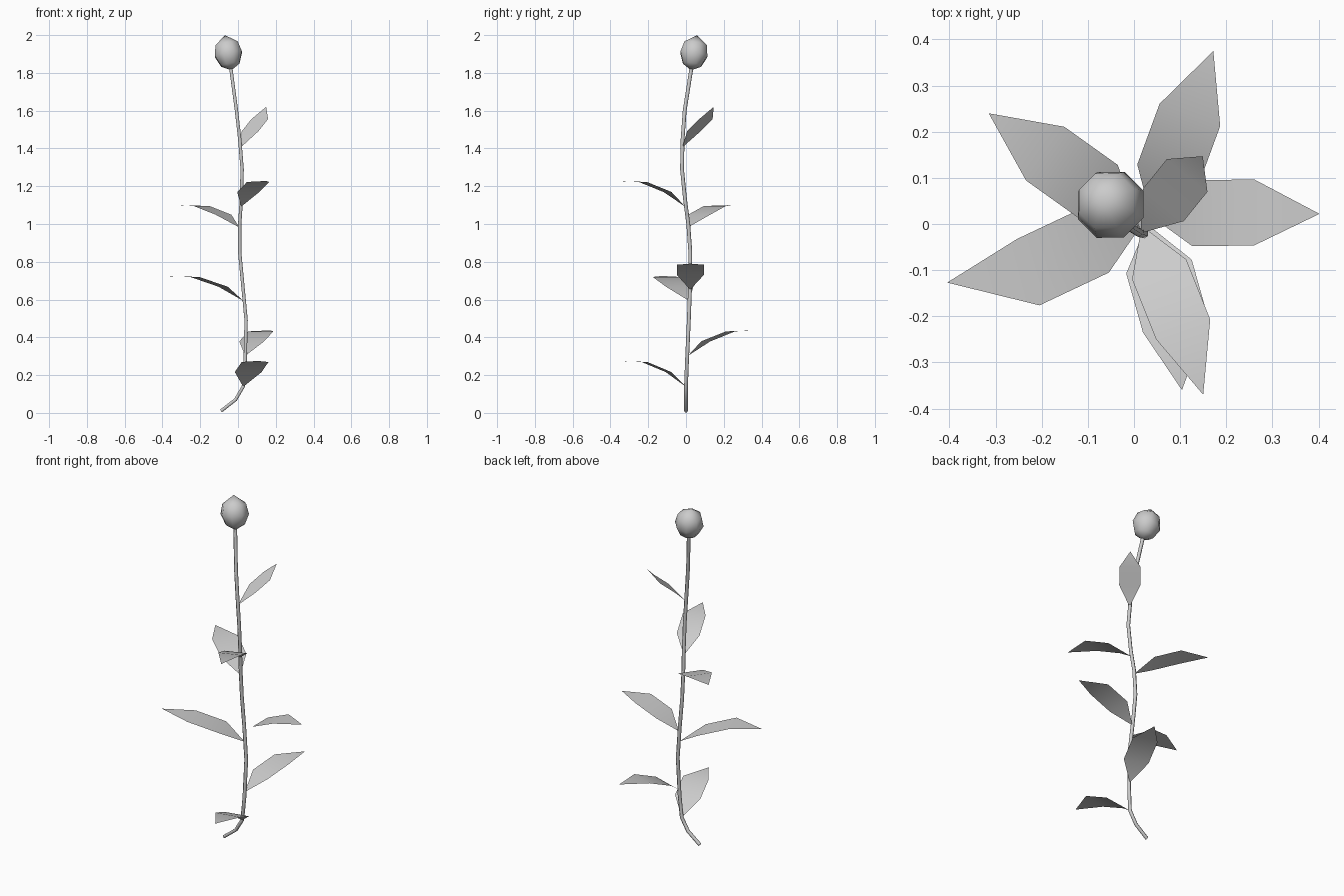
import bpy
import math
from mathutils import Vector

cube = bpy.data.objects.get("Cube")
if cube:
    bpy.data.objects.remove(cube, do_unlink=True)

# One plain grey for the whole plant
grey = bpy.data.materials.new("plain_grey")
grey.use_nodes = True
grey.diffuse_color = (0.6, 0.6, 0.6, 1)
grey.node_tree.nodes["Principled BSDF"].inputs["Base Color"].default_value = (0.6, 0.6, 0.6, 1)


def add_mesh(name, verts, faces):
    mesh = bpy.data.meshes.new(name)
    mesh.from_pydata(verts, [], faces)
    mesh.materials.append(grey)
    for poly in mesh.polygons:
        poly.use_smooth = True
    obj = bpy.data.objects.new(name, mesh)
    bpy.context.collection.objects.link(obj)
    return obj


# Stem: a thin tube along a gently winding path
stem_path = [
    (-0.09, 0, 0.01), (-0.013, 0, 0.07), (0.028, 0, 0.14), (0.038, 0.005, 0.27),
    (0.043, 0.015, 0.49), (0.025, 0.022, 0.68), (0.009, 0.023, 0.85),
    (0.009, 0.012, 1.0), (0.018, -0.005, 1.13), (0.022, -0.021, 1.29),
    (0.009, -0.018, 1.45), (-0.008, -0.007, 1.6), (-0.04, 0.031, 1.84),
]
curve = bpy.data.curves.new("stem", "CURVE")
curve.dimensions = "3D"
curve.bevel_depth = 0.01
curve.bevel_resolution = 1
curve.use_fill_caps = True
spline = curve.splines.new("POLY")
spline.points.add(len(stem_path) - 1)
for point, co in zip(spline.points, stem_path):
    point.co = (*co, 1)
spline.use_smooth = True
curve.materials.append(grey)
bpy.context.collection.objects.link(bpy.data.objects.new("stem", curve))


# Leaves: a pointed six-sided blade, arched upwards from base to tip
ARCH = ((0.26, 0.57), (0.62, 0.96))
STRAIGHT = ((0.37, 0.4), (0.75, 0.7))


def add_leaf(name, base, tip, width=0.14, bend=0.0, arch=ARCH):
    base, tip = Vector(base), Vector(tip)
    span = tip - base
    side = Vector((-span.y, span.x, 0)).normalized()
    verts = [base]
    for along, rise in arch:
        middle = base + Vector((span.x * along, span.y * along, span.z * rise))
        middle += side * bend * along
        verts += [middle - side * width / 2, middle + side * width / 2]
    verts.append(tip)
    add_mesh(name, verts, [(0, 1, 2), (1, 3, 4, 2), (3, 5, 4)])


add_leaf("lowest_front_leaf", (0.028, 0, 0.138), (0.104, -0.36, 0.275), 0.145, 0.025)
add_leaf("lower_back_leaf", (0.038, 0.01, 0.302), (0.172, 0.375, 0.437))
add_leaf("right_leaf", (0.03, 0.018, 0.592), (-0.405, -0.127, 0.725), 0.152, 0.055)
add_leaf("left_leaf", (0.03, 0.022, 0.652), (0.402, 0.022, 0.79), 0.143, 0.005)
add_leaf("upper_back_leaf", (0.007, 0.01, 0.982), (-0.315, 0.24, 1.1), 0.143)
add_leaf("upper_front_leaf", (0.017, -0.004, 1.092), (0.15, -0.37, 1.228), 0.125, 0.012)
add_leaf("top_leaf", (0.014, -0.02, 1.405), (0.149, 0.147, 1.62), 0.113, 0, STRAIGHT)

# Bud: a faceted ball lathed round the tilted stem end
SIDES = 8
rings = [(-0.065, 0.053), (-0.009, 0.078), (0.047, 0.065)]
verts = [(0, 0, -0.096)]
for height, radius in rings:
    for i in range(SIDES):
        angle = math.tau * (i + 0.5) / SIDES
        verts.append((radius * math.cos(angle), radius * math.sin(angle), height))
verts.append((0, 0, 0.095))
top = len(verts) - 1
faces = []
for i in range(SIDES):
    j = (i + 1) % SIDES
    faces.append((0, 1 + j, 1 + i))
    for r in range(len(rings) - 1):
        a, b = 1 + r * SIDES, 1 + (r + 1) * SIDES
        faces.append((a + i, a + j, b + j, b + i))
    faces.append((top - SIDES + i, top - SIDES + j, top))
bud = add_mesh("bud", verts, faces)
bud.location = (-0.052, 0.043, 1.907)
bud.rotation_mode = "QUATERNION"
bud.rotation_quaternion = Vector((0, 0, 1)).rotation_difference(Vector((-0.18, 0.17, 1)))
